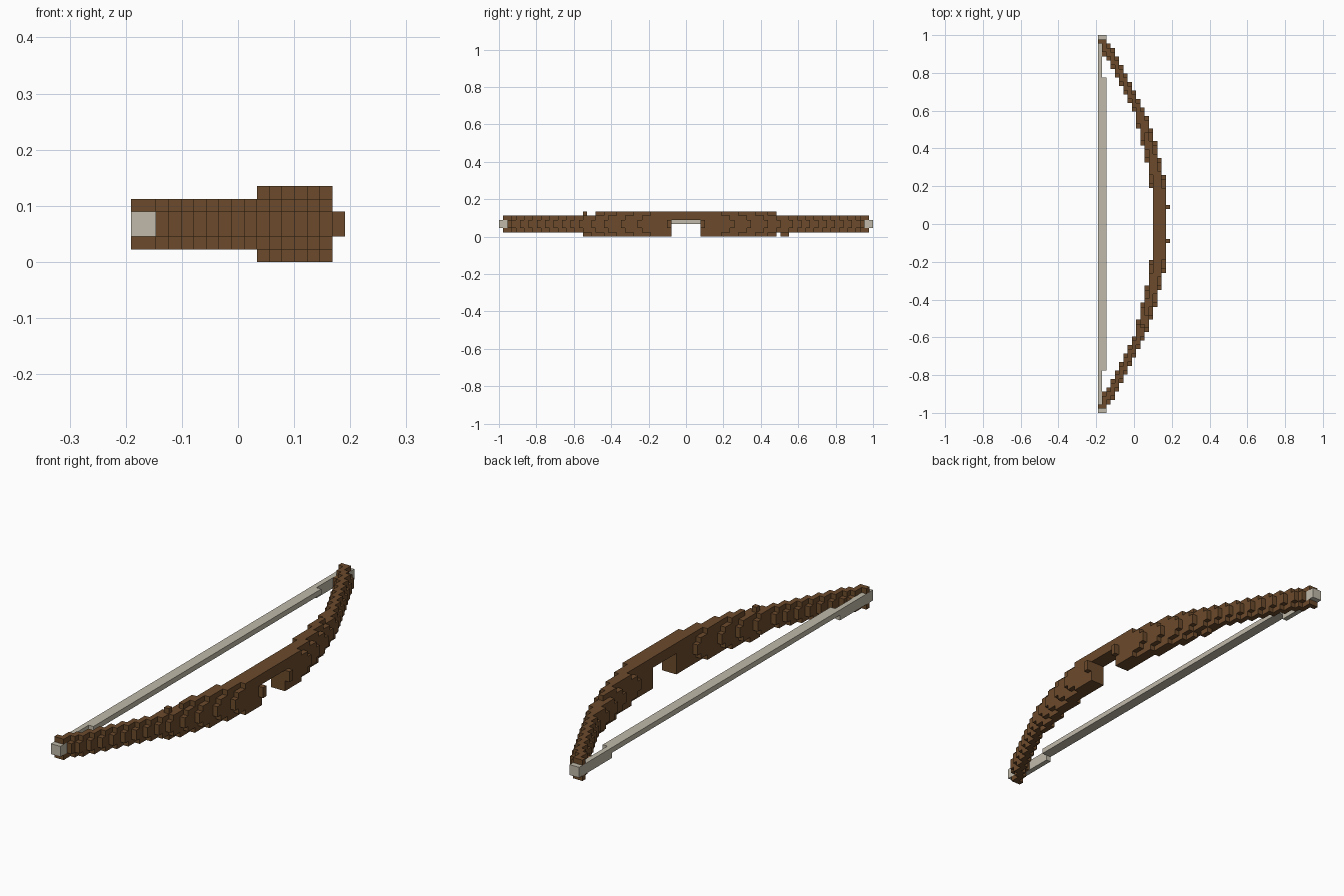
import bpy, bmesh
from mathutils import Vector
from itertools import product

if "Cube" in bpy.data.objects:
    bpy.data.objects.remove(bpy.data.objects["Cube"], do_unlink=True)

V = 2 / 89  # block size


def material(name, rgb):
    m = bpy.data.materials.new(name)
    m.use_nodes = True
    color = (*rgb, 1)
    m.diffuse_color = color
    m.node_tree.nodes["Principled BSDF"].inputs["Base Color"].default_value = color
    return m


wood = material("brown wood", (0.15, 0.07, 0.025))
cord = material("pale cord", (0.53, 0.49, 0.40))


def build(name, cells, solid, mat):
    """Make the exposed block faces of cells; solid holds all touching blocks."""
    bm = bmesh.new()
    for c in cells:
        for axis, side in product(range(3), (0, 1)):
            near = list(c)
            near[axis] += 2 * side - 1
            if tuple(near) in solid:
                continue
            ring = []
            for u, w in ((0, 0), (1, 0), (1, 1), (0, 1)):
                p = list(c)
                p[axis] += side
                p[(axis + 1) % 3] += u
                p[(axis + 2) % 3] += w
                ring.append(bm.verts.new(Vector((p[0] - 8.5, p[1] - 0.5, p[2])) * V))
            bm.faces.new(ring if side else ring[::-1])
    bmesh.ops.remove_doubles(bm, verts=bm.verts, dist=V / 10)
    mesh = bpy.data.meshes.new(name)
    bm.to_mesh(mesh)
    bm.free()
    mesh.materials.append(mat)
    ob = bpy.data.objects.new(name, mesh)
    bpy.context.collection.objects.link(ob)


# Last block row reached by each step of the curve, from the middle to the tip
OUTER = (11, 15, 19, 22, 25, 27, 29, 31, 33, 35, 37, 39, 41, 42)
INNER = (8, 14, 18, 22, 26, 28, 30, 32, 34, 36, 38, 39, 41)


def step(ends, first, row):
    return first - sum(row > e for e in ends)


def in_wood(y, z):
    """Whether the wood has a layer at this row and height."""
    if abs(y) <= 3:
        return z >= 4          # arrow window
    if z == 5:
        return abs(y) <= 21 or y == -24
    if z == 0:
        return -24 <= y <= 21 or y in (23, 24)
    if abs(y) == 43:
        return z in (1, 4)     # notch for the cord
    return True


# Stepped wood, rounded off towards its upper and lower layers
body = set()
for y, z in product(range(-43, 44), range(6)):
    if in_wood(y, z):
        shift = (3, 1, 0, 0, 1, 3)[z]
        lo = step(INNER, 13, abs(y) - shift)
        hi = step(OUTER, 16, abs(y) + shift)
        if abs(y) == 43:
            lo, hi = 0, 2
        body |= {(x, y, z) for x in range(lo, max(hi, lo + 1))}

# Bowstring: flat in the middle, upright near the ends, thick at the tips
string = set()
for y in range(-44, 45):
    a = abs(y)
    wide = a <= 34 or a >= 43
    tall = a >= 35
    string |= set(product(range(2 if wide else 1), (y,), range(2 if tall else 3, 4)))
body -= string

# Small pegs beside the arrow window
pegs = set(product((16,), (-4, 4), (2, 3)))

solid = body | pegs
build("grip", [c for c in body if abs(c[1]) <= 24], solid, wood)
build("front_limb", [c for c in body if c[1] < -24], solid, wood)
build("back_limb", [c for c in body if c[1] > 24], solid, wood)
build("arrow_pegs", pegs, solid, wood)
build("bowstring", string, string, cord)
